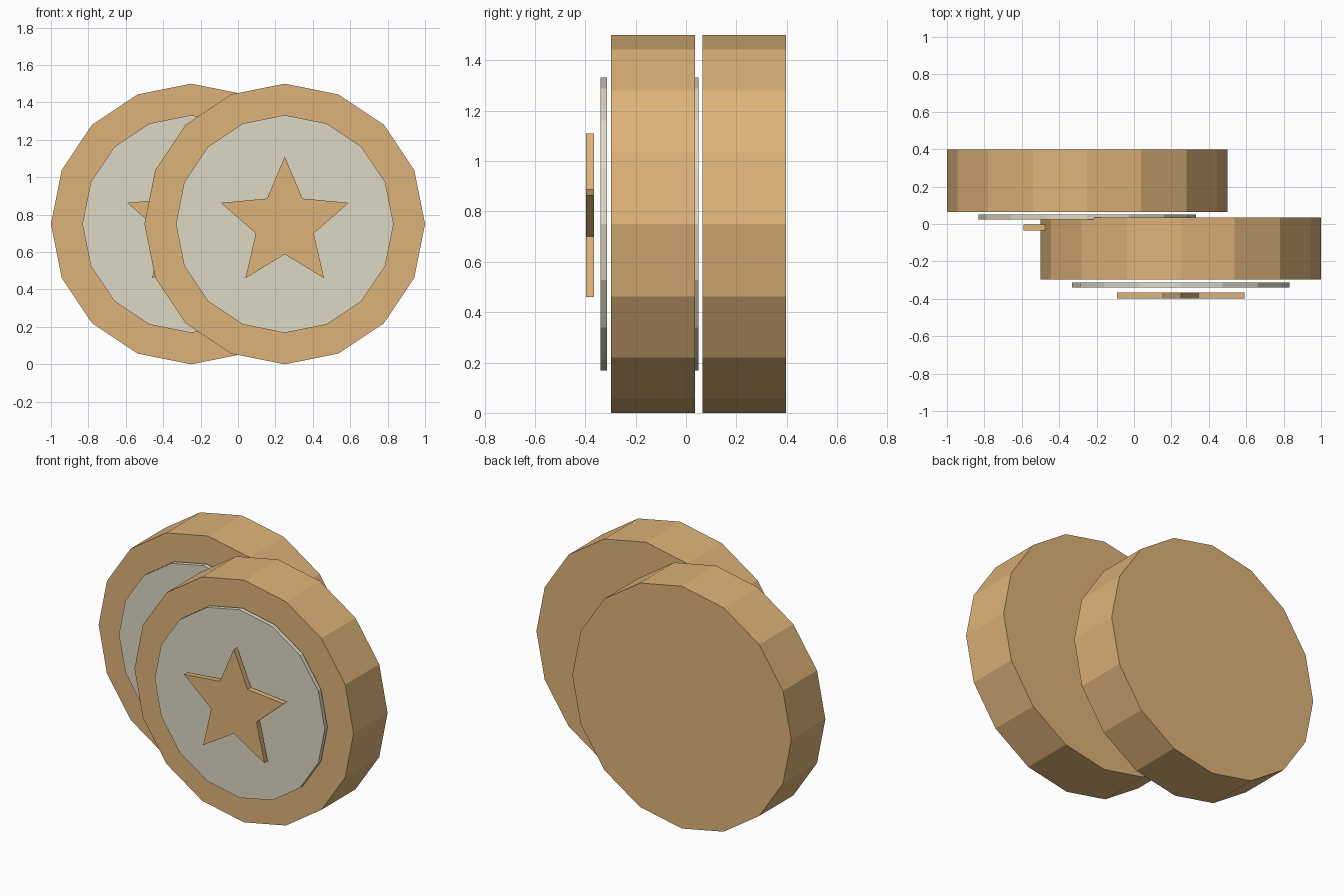
import bpy, bmesh
from math import sin, cos, tau

cube = bpy.data.objects.get("Cube")
if cube:
    bpy.data.objects.remove(cube)


def make_material(name, rgb):
    mat = bpy.data.materials.new(name)
    mat.use_nodes = True
    color = (*rgb, 1)
    mat.diffuse_color = color
    mat.node_tree.nodes["Principled BSDF"].inputs["Base Color"].default_value = color
    return mat


gold = make_material("warm gold", (0.73, 0.45, 0.19))
silver = make_material("pale silver", (0.73, 0.69, 0.55))


def prism(name, outline, front, back, location, mat):
    """Extrude an x-z outline from its front y to its back y."""
    bm = bmesh.new()
    face = bm.faces.new([bm.verts.new((x, front, z)) for x, z in outline])
    result = bmesh.ops.extrude_face_region(bm, geom=[face], use_keep_orig=True)
    moved = [v for v in result["geom"] if isinstance(v, bmesh.types.BMVert)]
    bmesh.ops.translate(bm, verts=moved, vec=(0, back - front, 0))
    bmesh.ops.recalc_face_normals(bm, faces=bm.faces)
    mesh = bpy.data.meshes.new(name)
    bm.to_mesh(mesh)
    bm.free()
    mesh.materials.append(mat)
    obj = bpy.data.objects.new(name, mesh)
    obj.location = location
    bpy.context.collection.objects.link(obj)


def disc(radius, sides=16):
    return [(radius * sin(tau * i / sides), radius * cos(tau * i / sides))
            for i in range(sides)]


# Right half of the star, from top tip to lower notch, then mirrored
half = [(0, 0.36), (0.095, 0.136), (0.342, 0.113),
        (0.155, -0.05), (0.21, -0.29), (0, -0.162)]
star = half + [(-x, z) for x, z in half[-2:0:-1]]

# Two overlapping coins, each with a raised plate and star on the front
for label, x, y in (("front", 0.25, 0), ("back", -0.25, 0.363)):
    spot = (x, y, 0.75)
    prism(label + "_coin_body", disc(0.75), -0.298, 0.035, spot, gold)
    prism(label + "_coin_plate", disc(0.582), -0.34, -0.313, spot, silver)
    prism(label + "_coin_star", star, -0.398, -0.365, spot, gold)
